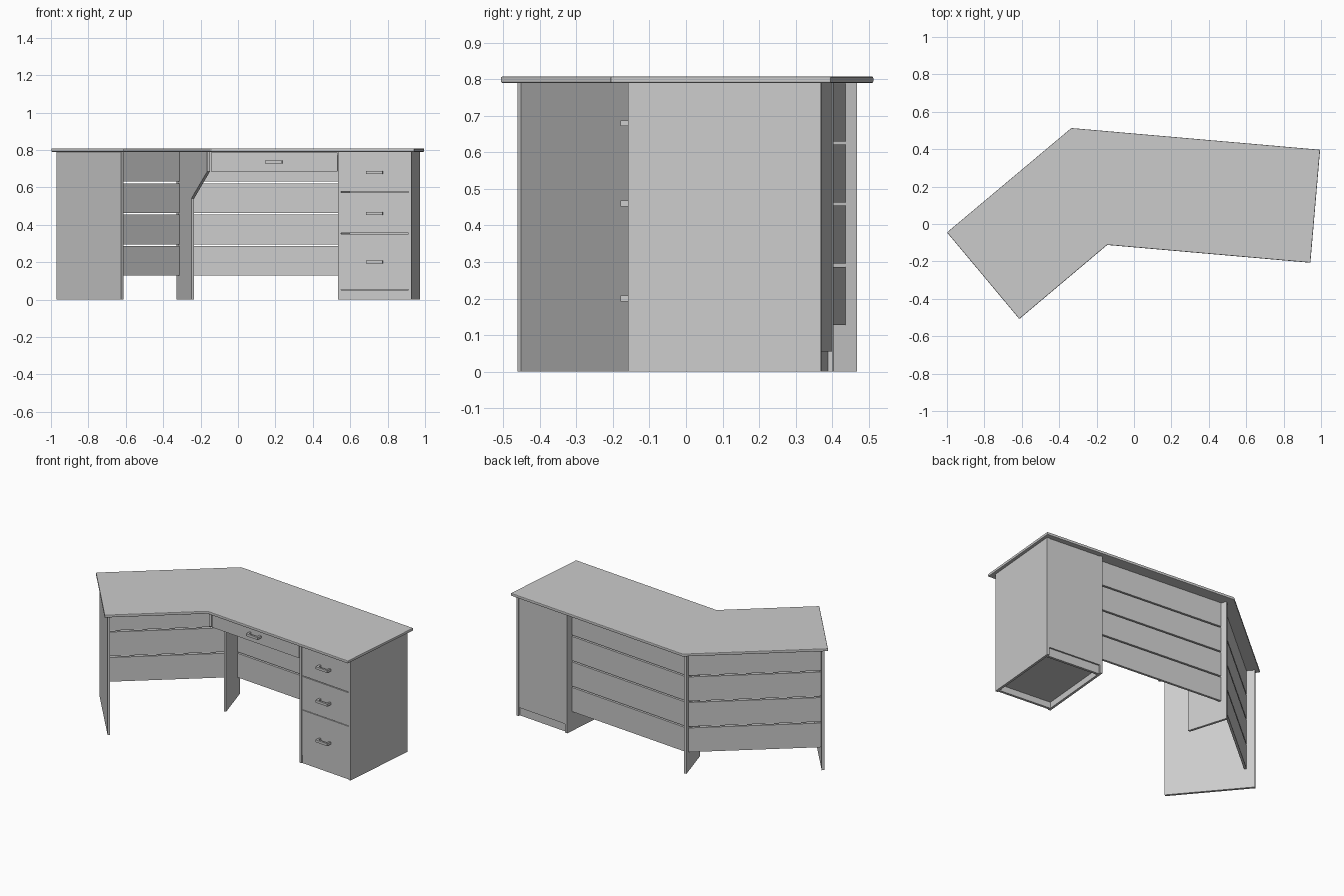
import bpy, bmesh, math
from mathutils import Vector

if "Cube" in bpy.data.objects:
    bpy.data.objects.remove(bpy.data.objects["Cube"])

TOP_Z, TOP_T, T = 0.79, 0.018, 0.0155
CORNER = Vector((-0.335, 0.513, 0))          # back corner where both wings meet
UP = Vector((0, 0, 1))


def direction(deg):
    a = math.radians(deg)
    return Vector((math.cos(a), math.sin(a), 0))


# Each wing: (along the back edge, towards the front edge)
RIGHT = (direction(-5), direction(-95))
LEFT = (direction(220), direction(310))
MITRE = (direction(17.1), direction(-72.9))   # bisector of the two wings


def prism(name, points, offset, bevel=0):
    """Extrude a planar outline along an offset vector."""
    bm = bmesh.new()
    face = bm.faces.new([bm.verts.new(p) for p in points])
    new = bmesh.ops.extrude_face_region(bm, geom=[face])["geom"]
    bmesh.ops.translate(bm, vec=offset, verts=[v for v in new if isinstance(v, bmesh.types.BMVert)])
    if not any(f == face for f in bm.faces) or len(bm.faces) < len(points) + 2:
        bm.faces.new(bm.verts[:len(points)])
    bmesh.ops.recalc_face_normals(bm, faces=bm.faces)
    mesh = bpy.data.meshes.new(name)
    bm.to_mesh(mesh)
    bm.free()
    obj = bpy.data.objects.new(name, mesh)
    bpy.context.collection.objects.link(obj)
    if bevel:
        mod = obj.modifiers.new("rounded_edge", "BEVEL")
        mod.width, mod.segments = bevel, 2
    return obj


def at(frame, u, w, z):
    return CORNER + frame[0] * u + frame[1] * w + UP * z


def board(name, frame, u, w, z):
    """Box given by (min, max) ranges in a wing's own frame."""
    pts = [at(frame, a, b, z[0]) for a, b in
           ((u[0], w[0]), (u[1], w[0]), (u[1], w[1]), (u[0], w[1]))]
    return prism(name, pts, UP * (z[1] - z[0]))


def handle(name, u, z, front):
    """Bar pull on two posts."""
    board(name + "_bar", RIGHT, (u - 0.045, u + 0.045), (front + 0.022, front + 0.034), (z - 0.008, z + 0.008))
    for i, side in enumerate((-1, 1)):
        c = u + side * 0.039
        board(f"{name}_post_{i}", RIGHT, (c - 0.006, c + 0.006), (front, front + 0.022), (z - 0.008, z + 0.008))


BACK, FRONT = 0.029, 0.559

# Angled worktop
outline = [(-1, -0.045), (-0.613, -0.508), (-0.143, -0.112),
           (0.943, -0.207), (0.995, 0.397), (-0.335, 0.513)]
prism("worktop", [(x, y, TOP_Z) for x, y in outline], UP * TOP_T, bevel=0.004)

# Left end panel
board("left_end_panel", LEFT, (0.848 - T, 0.848), (0.023, 0.56), (0, TOP_Z))

# Corner leg, narrow at the foot and flaring under the top
leg = [(0.05, 0), (0.316, 0), (0.316, 0.54), (0.605, 0.685), (0.605, TOP_Z), (0.05, TOP_Z)]
prism("corner_leg", [at(MITRE, -T / 2, s, z) for s, z in leg], MITRE[0] * T)

# Slatted back of both wings
for wing, frame, end in (("right", RIGHT, 0.924), ("left", LEFT, 0.848 - T)):
    for i in range(4):
        z0 = 0.128 + i * 0.1675
        board(f"{wing}_back_slat_{i}", frame, (0.042, end), (0.073, 0.088),
              (z0, min(z0 + 0.1585, TOP_Z)))

# Drawer pedestal carcass
U0, U1 = 0.922, 1.316
IN = (U0 + T, U1 - T)
board("pedestal_left_side", RIGHT, (U0, U0 + T), (BACK, FRONT), (0, TOP_Z))
board("pedestal_right_side", RIGHT, (U1 - T, U1), (BACK, FRONT), (0, TOP_Z))
board("pedestal_back", RIGHT, IN, (BACK + 0.004, BACK + 0.014), (0.055, TOP_Z))
board("pedestal_bottom", RIGHT, IN, (BACK + 0.014, FRONT - T), (0.04, 0.055))
board("back_plinth", RIGHT, IN, (BACK + 0.014, BACK + 0.03), (0, 0.052))
board("front_plinth", RIGHT, IN, (FRONT - 0.022, FRONT - 0.006), (0, 0.052))

# Pedestal drawer fronts and handles
for i, (z0, z1, hz) in enumerate(((0.055, 0.351, 0.2), (0.355, 0.572, 0.46), (0.577, TOP_Z, 0.68))):
    board(f"pedestal_drawer_front_{i}", RIGHT, (IN[0] + 0.001, IN[1] - 0.001), (FRONT - T, FRONT), (z0, z1))
    handle(f"pedestal_handle_{i}", sum(IN) / 2, hz, FRONT)

# Wide pencil drawer under the worktop
DU = (0.24, 0.918)
board("pencil_drawer_front", RIGHT, DU, (FRONT - T, FRONT), (0.684, 0.787))
board("pencil_drawer_bottom", RIGHT, (0.26, 0.905), (0.15, FRONT - T), (0.69, 0.7))
board("pencil_drawer_back", RIGHT, (0.26, 0.905), (0.14, 0.15), (0.69, 0.77))
for n, u in (("left", 0.26), ("right", 0.895)):
    board(f"pencil_drawer_{n}_side", RIGHT, (u, u + 0.01), (0.15, FRONT - T), (0.7, 0.77))
handle("pencil_drawer_handle", sum(DU) / 2, 0.735, FRONT)
